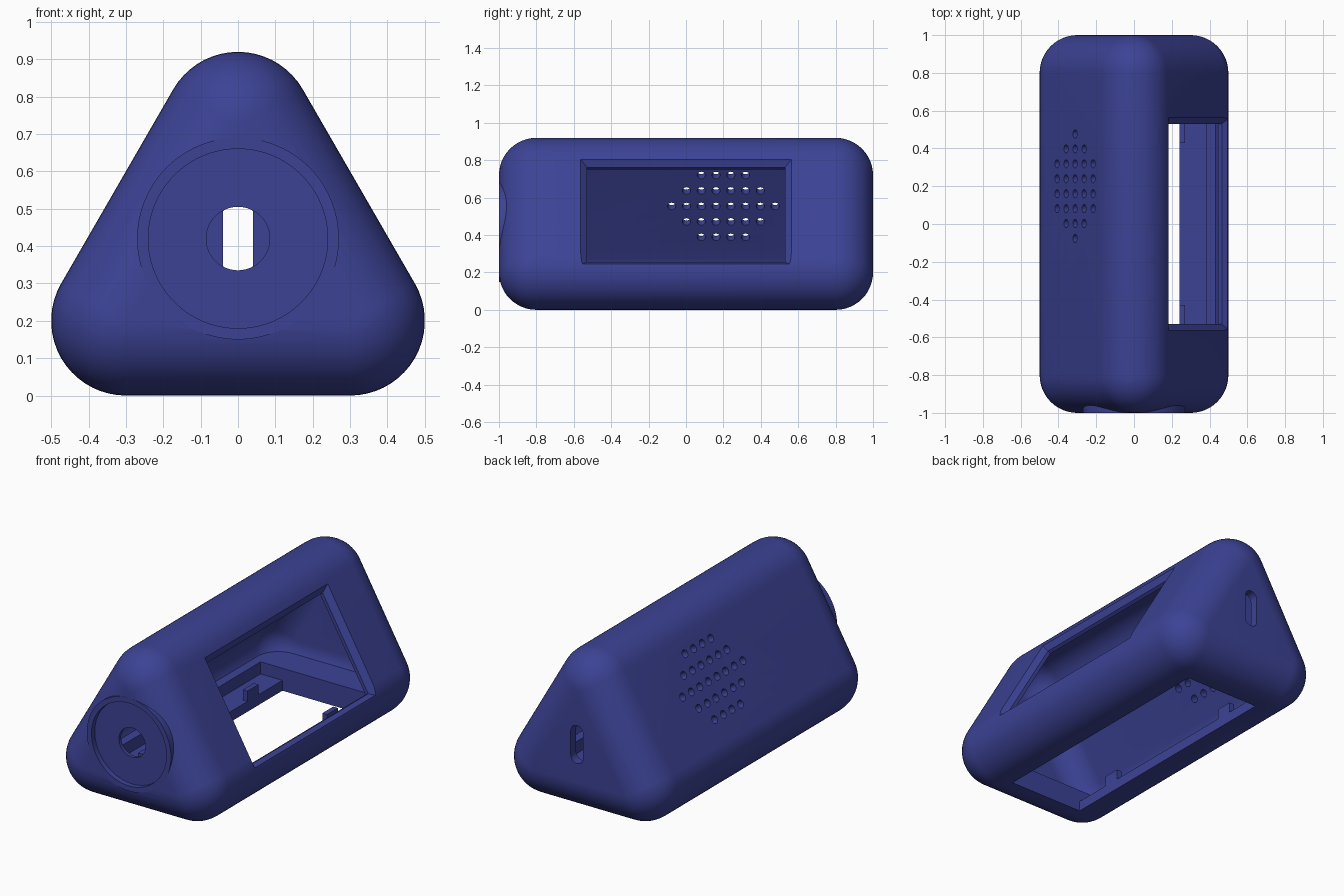
import bpy, bmesh, math
from mathutils import Matrix, Vector

if "Cube" in bpy.data.objects:
    bpy.data.objects.remove(bpy.data.objects["Cube"])

blue = bpy.data.materials.new("deep_blue")
blue.diffuse_color = (0.045, 0.055, 0.30, 1)
blue.use_nodes = True
blue.node_tree.nodes["Principled BSDF"].inputs["Base Color"].default_value = blue.diffuse_color

A, R, WALL = 0.6, 0.2, 0.05          # core triangle side, outer rounding, wall
HY = 0.8                             # half length of the core prism
CORE = [(A / 2, R, -90), (0, R + A * math.sqrt(3) / 2, 30), (-A / 2, R, 150)]
DISC_Z = 0.42


def finish(bm, name):
    bmesh.ops.recalc_face_normals(bm, faces=bm.faces)
    me = bpy.data.meshes.new(name)
    bm.to_mesh(me)
    bm.free()
    me.materials.append(blue)
    ob = bpy.data.objects.new(name, me)
    bpy.context.collection.objects.link(ob)
    return ob


def loft(bm, rings):
    """Skin a list of point rings and cap both ends."""
    vs = [[bm.verts.new(p) for p in ring] for ring in rings]
    n = len(vs[0])
    for a, b in zip(vs, vs[1:]):
        for i in range(n):
            bm.faces.new((a[i], a[(i + 1) % n], b[(i + 1) % n], b[i]))
    bm.faces.new(vs[0])
    bm.faces.new(vs[-1])


def rounded_prism(name, r, floor=None, arc=18, steps=12):
    """Triangular prism with every edge rounded by r, optionally cut flat."""
    def ring(y, rad):
        pts = []
        for cx, cz, a0 in CORE:
            for i in range(arc + 1):
                a = math.radians(a0 + 120 * i / arc)
                pts.append((cx + rad * math.cos(a), y, cz + rad * math.sin(a)))
        return pts
    rings = []
    for side in (-1, 1):
        part = []
        for i in range(steps + 1):
            t = math.pi / 2 * i / steps
            part.append(ring(side * (HY + r * math.sin(t)),
                             max(r * math.cos(t), 1e-7)))
        rings += part[::-1] if side < 0 else part
    bm = bmesh.new()
    loft(bm, rings)
    bmesh.ops.remove_doubles(bm, verts=bm.verts, dist=1e-5)
    if floor is not None:
        bmesh.ops.bisect_plane(bm, geom=bm.verts[:] + bm.edges[:] + bm.faces[:],
                               plane_co=(0, 0, floor), plane_no=(0, 0, 1),
                               clear_inner=True)
        bmesh.ops.holes_fill(bm, edges=[e for e in bm.edges if e.is_boundary])
    return finish(bm, name)


def add_cylinder(bm, centre, axis, radius, depth, segs):
    rot = Vector(axis).to_track_quat('Z', 'Y').to_matrix().to_4x4()
    bmesh.ops.create_cone(bm, cap_ends=True, segments=segs, radius1=radius,
                          radius2=radius, depth=depth,
                          matrix=Matrix.Translation(centre) @ rot)


def cylinder(name, centre, axis, radius, depth, segs=64):
    bm = bmesh.new()
    add_cylinder(bm, centre, axis, radius, depth, segs)
    return finish(bm, name)


def box(name, lo, hi):
    bm = bmesh.new()
    bmesh.ops.create_cube(bm, size=1)
    for v in bm.verts:
        v.co = [lo[k] + (v.co[k] + 0.5) * (hi[k] - lo[k]) for k in range(3)]
    return finish(bm, name)


def combine(body, other, op):
    m = body.modifiers.new(op, 'BOOLEAN')
    m.operation, m.solver, m.object = op, 'EXACT', other
    bpy.context.view_layer.objects.active = body
    bpy.ops.object.modifier_apply(modifier=m.name)
    bpy.data.objects.remove(other)


# Outer shell with the round boss on the front
case = rounded_prism("case", R)
combine(case, cylinder("boss", (0, -0.9503, DISC_Z), (0, 1, 0), 0.27, 0.1, 96), 'UNION')

# Hollow inside with a flat floor
combine(case, rounded_prism("cavity", R - WALL, floor=0.13), 'DIFFERENCE')

# Bottom opening with a stepped ledge along both long sides
combine(case, box("ledge_cut", (-0.38, -0.75, 0.06), (0.38, 0.75, 0.2)), 'DIFFERENCE')
combine(case, box("bottom_cut", (-0.24, -0.75, -0.1), (0.24, 0.75, 0.2)), 'DIFFERENCE')

# Front disc recess and its centre hole
combine(case, cylinder("disc_cut", (0, -1.02, DISC_Z), (0, 1, 0), 0.24, 0.1, 96), 'DIFFERENCE')
combine(case, cylinder("hole_cut", (0, -0.98, DISC_Z), (0, 1, 0), 0.085, 0.2, 48), 'DIFFERENCE')

# Upright rounded slot in the back
bm = bmesh.new()
slot = []
for i in range(26):
    a = math.pi * (i if i < 13 else i - 1) / 12
    cz = DISC_Z + (0.07 if i < 13 else -0.07)
    slot.append((0.04 * math.cos(a), cz + 0.04 * math.sin(a)))
loft(bm, [[(x, y, z) for x, z in slot] for y in (0.85, 1.1)])
combine(case, finish(bm, "slot_cut"), 'DIFFERENCE')

# Screen window in the right slope, flared toward the outside
mid = Vector((0.3232, 0, 0.56))
normal = Vector((math.cos(math.pi / 6), 0, 0.5))
up = Vector((-0.5, 0, math.cos(math.pi / 6)))
rings = []
for depth, grow in ((-0.12, 0), (-0.03, 0), (0.0, 0.033), (0.06, 0.1)):
    s0, s1, hy = -0.335 - grow, 0.25 + grow, 0.53 + grow
    rings.append([mid + normal * depth + up * s + Vector((0, y, 0))
                  for s, y in ((s0, -hy), (s0, hy), (s1, hy), (s1, -hy))])
bm = bmesh.new()
loft(bm, rings)
combine(case, finish(bm, "window_cut"), 'DIFFERENCE')

# Speaker holes in the left slope
left_n = Vector((-normal.x, 0, normal.z))
left_up = Vector((-up.x, 0, up.z))
bm = bmesh.new()
for row, count in zip((-2, -1, 0, 1, 2), (4, 6, 8, 6, 4)):
    for k in range(count):
        c = Vector((-0.312, 0.2 + 0.079 * (k - (count - 1) / 2), 0.579))
        add_cylinder(bm, c + left_up * 0.0955 * row, left_n, 0.022, 0.16, 16)
combine(case, finish(bm, "speaker_cut"), 'DIFFERENCE')

bpy.ops.object.select_all(action='DESELECT')
case.select_set(True)
bpy.context.view_layer.objects.active = case
bpy.ops.object.shade_smooth_by_angle(angle=math.radians(30))

# Small tabs standing on the ledges
for sx, xn in ((1, "right"), (-1, "left")):
    for sy, yn in ((1, "back"), (-1, "front")):
        xs, ys = sorted((sx * 0.24, sx * 0.27)), sorted((sy * 0.43, sy * 0.53))
        box(f"tab_{xn}_{yn}", (xs[0], ys[0], 0.055), (xs[1], ys[1], 0.12))
